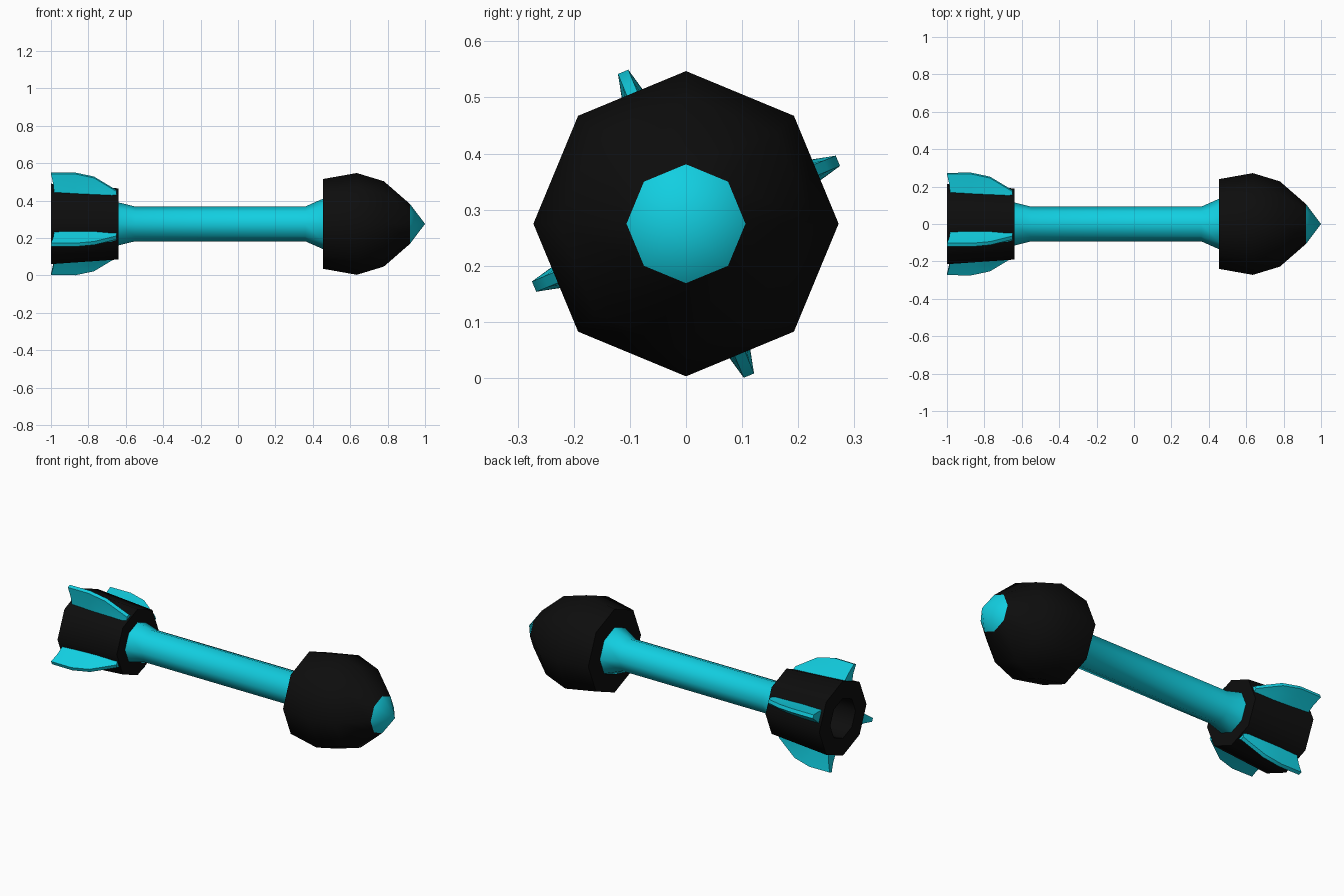
import bpy, bmesh
from math import radians, cos, sin, pi

cube = bpy.data.objects.get("Cube")
if cube:
    bpy.data.objects.remove(cube)

AXIS_Z = 0.275
SIDES = 8


def make_material(name, colour):
    mat = bpy.data.materials.new(name)
    mat.use_nodes = True
    mat.diffuse_color = colour
    mat.node_tree.nodes["Principled BSDF"].inputs["Base Color"].default_value = colour
    return mat


cyan = make_material("cyan", (0.006, 0.62, 0.75, 1))
black = make_material("black", (0.004, 0.004, 0.004, 1))


def finish(name, bm, mat):
    bmesh.ops.recalc_face_normals(bm, faces=bm.faces[:])
    mesh = bpy.data.meshes.new(name)
    bm.to_mesh(mesh)
    bm.free()
    mesh.materials.append(mat)
    obj = bpy.data.objects.new(name, mesh)
    bpy.context.collection.objects.link(obj)
    bpy.ops.object.select_all(action="DESELECT")
    obj.select_set(True)
    bpy.context.view_layer.objects.active = obj
    bpy.ops.object.shade_smooth_by_angle(angle=radians(50))
    return obj


def lathe(name, profile, mat):
    """Turn (x, radius) points around the long axis; radius 0 closes to a point."""
    bm = bmesh.new()
    rings = []
    for x, r in profile:
        count = SIDES if r else 1
        angles = [2 * pi * i / SIDES for i in range(count)]
        rings.append([bm.verts.new((x, r * cos(a), AXIS_Z + r * sin(a))) for a in angles])
    for a, b in zip(rings, rings[1:]):
        for i in range(SIDES):
            j = (i + 1) % SIDES
            quad = [a[i % len(a)], a[j % len(a)], b[j % len(b)], b[i % len(b)]]
            bm.faces.new(list(dict.fromkeys(quad)))
    return finish(name, bm, mat)


# Body along the long axis
lathe("shaft", [(-0.64, 0.115), (-0.55, 0.093), (0.36, 0.093), (0.455, 0.135)], cyan)
lathe("warhead", [(0.455, 0), (0.455, 0.24), (0.635, 0.272), (0.78, 0.228), (0.92, 0.106)], black)
lathe("nose_tip", [(0.92, 0.106), (1.0, 0)], cyan)

# Tail block with a recessed exhaust
lathe("tail_block", [(-0.85, 0), (-0.85, 0.11), (-1.0, 0.115), (-1.0, 0.215),
                     (-0.64, 0.19), (-0.64, 0)], black)


def fin(name, angle):
    """Flared fin, wide at the root and thin at the tip, tapering forwards."""
    # root x, tip x, root half width, tip radius
    stations = [(-0.98, -1.0, 0.045, 0.292), (-0.87, -0.87, 0.043, 0.293),
                (-0.77, -0.77, 0.038, 0.27), (-0.65, -0.65, 0.032, 0.192)]
    bm = bmesh.new()
    rings = []
    for root_x, tip_x, half, tip in stations:
        root = 0.165
        mid_x, mid = root_x + (tip_x - root_x) * 0.4, root + (tip - root) * 0.6
        side = [(root_x, root, half), (mid_x, mid, half * 0.5), (tip_x, tip, 0.01)]
        outline = [(x, r, -t) for x, r, t in side] + side[::-1]
        rings.append([bm.verts.new((x, r * cos(angle) - t * sin(angle),
                                    AXIS_Z + r * sin(angle) + t * cos(angle)))
                      for x, r, t in outline])
    for a, b in zip(rings, rings[1:]):
        for i in range(len(a)):
            j = (i + 1) % len(a)
            bm.faces.new((a[i], a[j], b[j], b[i]))
    for ring in (rings[0], rings[-1]):
        bm.faces.new((ring[0], ring[1], ring[4], ring[5]))
        bm.faces.new(ring[1:5])
    return finish(name, bm, cyan)


# Four fins, each in the middle of a flat of the tail block
for k, place in enumerate(("back", "top", "front", "bottom")):
    fin(place + "_fin", radians(22.5 + 90 * k))
